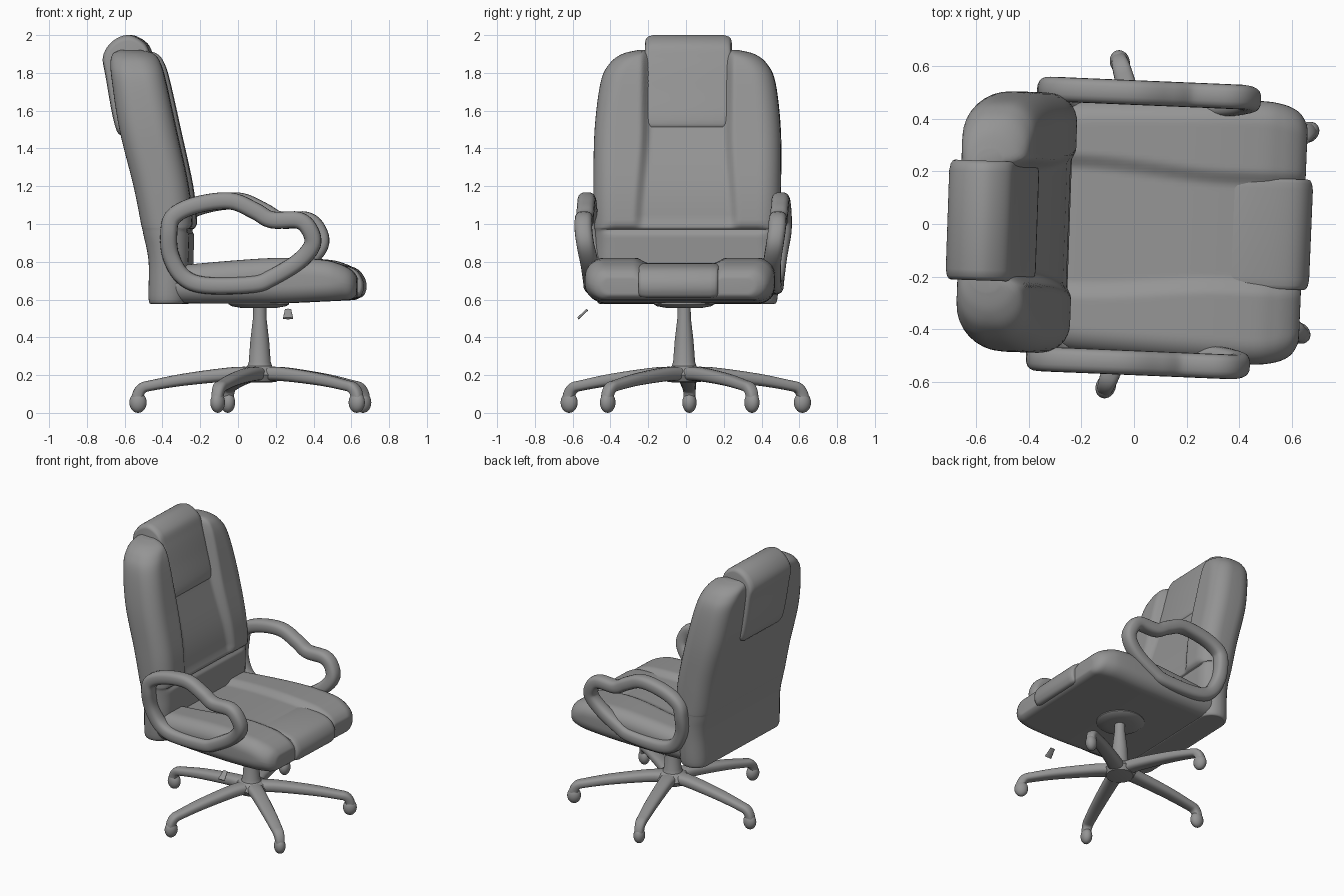
import bpy, bmesh
from math import sin, cos, pi, radians
from mathutils import Matrix, Vector

if "Cube" in bpy.data.objects:
    bpy.data.objects.remove(bpy.data.objects["Cube"])

# Upper half is swivelled slightly
BACK_M = Matrix.Translation((0, -.007, 0)) @ Matrix.Rotation(radians(-2), 4, 'Z')
SEAT_M = Matrix.Translation((0, -.014, 0)) @ Matrix.Rotation(radians(-2.4), 4, 'Z')
CX, CY = 0.12, -0.01                         # swivel axis

GREY = bpy.data.materials.new("dark_grey")
GREY.diffuse_color = (.3, .3, .3, 1)
GREY.use_nodes = True
GREY.node_tree.nodes["Principled BSDF"].inputs["Base Color"].default_value = GREY.diffuse_color


def spline(pts, n, closed=False):
    """Catmull-Rom through tuples of any length."""
    m, out = len(pts), []
    for i in range(m if closed else m - 1):
        def get(k):
            return pts[k % m] if closed else pts[max(0, min(m - 1, k))]
        q = [get(i + k) for k in (-1, 0, 1, 2)]
        for s in range(n):
            t = s / n
            out.append(tuple(0.5 * (2 * b + (c - a) * t + (2 * a - 5 * b + 4 * c - d) * t * t
                                    + (3 * b - a - 3 * c + d) * t ** 3)
                             for a, b, c, d in zip(*q)))
    if not closed:
        out.append(pts[-1])
    return out


def loft(name, rings, closed=False, matrix=Matrix()):
    bm = bmesh.new()
    rows = [[bm.verts.new(p) for p in r] for r in rings]
    n = len(rows[0])
    for i in range(len(rows) if closed else len(rows) - 1):
        a, b = rows[i], rows[(i + 1) % len(rows)]
        for j in range(n):
            k = (j + 1) % n
            bm.faces.new((a[j], a[k], b[k], b[j]))
    if not closed:
        bm.faces.new(rows[0])
        bm.faces.new(rows[-1])
    bmesh.ops.recalc_face_normals(bm, faces=bm.faces)
    bm.transform(matrix)
    me = bpy.data.meshes.new(name)
    bm.to_mesh(me)
    bm.free()
    ob = bpy.data.objects.new(name, me)
    bpy.context.collection.objects.link(ob)
    return ob


def round_rect(a, b, r, edge=60, arc=8):
    """Rounded rectangle, half sizes a, b; long runs on the b sides."""
    r = min(r, a * 0.98, b * 0.98)
    pts = []
    for q, (sx, sy) in enumerate(((1, 1), (-1, 1), (-1, -1), (1, -1))):
        for i in range(arc + 1):
            t = (q + i / arc) * pi / 2
            pts.append((sx * (a - r) + r * cos(t), sy * (b - r) + r * sin(t)))
        if q in (1, 3):
            s = 1 if q == 3 else -1
            for i in range(1, edge):
                pts.append((s * a, s * (b - r) * (2 * i / edge - 1)))
    return pts


def step(x, lo, hi):
    t = max(0, min(1, (x - lo) / (hi - lo)))
    return t * t * (3 - 2 * t)


def lathe(name, prof, x, y, n=32):
    return loft(name, [[(x + r * cos(2 * pi * i / n), y + r * sin(2 * pi * i / n), z)
                        for i in range(n)] for r, z in prof])


def sweep(name, pts, closed=False, matrix=Matrix(), n=20):
    """Path in the xz plane; each point is x, z, in-plane half, y half, y offset."""
    rings, m = [], len(pts)
    for i, (x, z, h, w, y) in enumerate(pts):
        p = pts[(i - 1) % m] if closed else pts[max(0, i - 1)]
        q = pts[(i + 1) % m] if closed else pts[min(m - 1, i + 1)]
        t = Vector((q[0] - p[0], q[1] - p[1])).normalized()
        ring = []
        for k in range(n):
            c, s = cos(2 * pi * k / n), sin(2 * pi * k / n)
            c, s = [abs(v) ** 0.75 * (1 if v > 0 else -1) for v in (c, s)]
            ring.append((x - t.y * h * c, y + w * s, z + t.x * h * c))
        rings.append(ring)
    return loft(name, rings, closed, matrix)


def pad(name, prof, half, matrix):
    """Closed xz profile stretched across y with softened ends."""
    prof = spline(prof, 6, True)
    cx = sum(p[0] for p in prof) / len(prof)
    cz = sum(p[1] for p in prof) / len(prof)
    ends = [(half, .88), (half - .004, .93), (half - .015, .97), (half - .04, 1)]
    rows = [(-y, s) for y, s in ends] + [(y, s) for y, s in reversed(ends)]
    return loft(name, [[(cx + (x - cx) * s, y, cz + (z - cz) * s) for x, z in prof]
                       for y, s in rows], matrix=matrix)


# Backrest: z, rear x, front x, half width
rings = []
for z, xr, xf, w in spline([
        (.58, -.44, -.29, .45), (.60, -.46, -.26, .478), (.80, -.46, -.25, .488),
        (.94, -.487, -.245, .492), (.97, -.493, -.24, .493), (1.0, -.50, -.23, .494),
        (1.2, -.54, -.25, .496), (1.5, -.615, -.315, .492), (1.75, -.655, -.37, .462),
        (1.85, -.665, -.40, .415), (1.9, -.655, -.435, .35), (1.92, -.62, -.49, .27)], 6):
    depth = step(z, .96, 1.02) * (.03 + .035 * step(z, 1, 1.8))
    half = .235 - .035 * step(z, .97, 1.52)
    crease = .02 * max(0, 1 - abs(z - .97) / .025)
    a, ring = (xf - xr) / 2, []
    for u, y in round_rect(a, w, .11):
        if u > 0:
            u -= depth * (1 - step(abs(y), half - .01, half + .05))
            u -= crease * (1 - step(abs(y), .38, .46))
        ring.append(((xf + xr) / 2 + u, y, z))
    rings.append(ring)
loft("backrest", rings, matrix=BACK_M)

# Headrest wrapping over the top of the back
pad("headrest", [(-.368, 1.53), (-.41, 1.72), (-.45, 1.87), (-.485, 1.955), (-.57, 2.0),
                 (-.655, 1.97), (-.708, 1.89), (-.695, 1.78), (-.635, 1.49), (-.56, 1.5),
                 (-.42, 1.51)], .228, BACK_M)

# Seat: x, bottom z, top z, half width
rings = []
for x, zb, zt, w in spline([
        (-.38, .60, .74, .44), (-.35, .585, .77, .46), (-.2, .58, .79, .48),
        (.2, .58, .82, .495), (.45, .59, .812, .502), (.55, .595, .79, .492),
        (.61, .60, .76, .465), (.64, .62, .725, .42), (.645, .645, .70, .38)], 6):
    a, ring = (zt - zb) / 2, []
    half = .22 - .04 * step(x, -.2, .35)
    for u, y in round_rect(a, w, .09):
        if u > 0:
            u -= .028 * step(x, -.38, -.3) * (1 - step(abs(y), half - .01, half + .06))
        ring.append((x, y, (zt + zb) / 2 + u))
    rings.append(ring)
loft("seat", rings, matrix=SEAT_M)

# Raised pad on the front edge of the seat
pad("seat_front_pad", [(.33, .775), (.42, .793), (.55, .785), (.63, .758), (.67, .70),
                       (.669, .64), (.63, .61), (.5, .65), (.35, .72)], .21, SEAT_M)

# Looped armrests, the lower run sinking into the seat side
arm = [(-.345, .95), (-.32, 1.04), (-.2, 1.10), (-.02, 1.122), (.11, 1.07), (.2, 1.022),
       (.34, 1.02), (.40, .97), (.415, .89), (.34, .80), (.2, .715), (.1, .68),
       (-.15, .675), (-.27, .72), (-.335, .83)]
for side, label in ((1, "left"), (-1, "right")):
    sweep("armrest_" + label,
          spline([(x, z, .045, .047, side * (.478 + .036 * step(z, .72, 1)))
                  for x, z in arm], 6, True), True, SEAT_M)

# Seat plate, gas column and hub
lathe("seat_plate", [(.09, .555), (.145, .565), (.16, .575), (.16, .60)], CX - .01, CY)
lathe("column", [(.05, .16), (.09, .165), (.11, .20), (.09, .235), (.066, .247), (.058, .27),
                 (.05, .38), (.036, .50), (.034, .58)], CX - .005, CY)

# Five-star base with casters
leg = spline([(.02, .205, .037, .058, 0), (.15, .205, .037, .05, 0), (.40, .177, .032, .044, 0),
              (.57, .147, .028, .038, 0), (.625, .132, .029, .035, 0),
              (.65, .095, .031, .031, 0), (.652, .05, .033, .03, 0)], 5)
for i in range(5):
    m = Matrix.Translation((CX, CY, 0)) @ Matrix.Rotation(radians(177.5 + 72 * i), 4, 'Z')
    sweep(f"base_leg_{i + 1}", leg, matrix=m)
    bpy.ops.mesh.primitive_uv_sphere_add(segments=24, ring_count=14, radius=1)
    ob = bpy.context.object
    ob.name = f"caster_{i + 1}"
    ob.data.transform(m @ Matrix.Translation((.65, 0, .055))
                      @ Matrix.Diagonal((.046, .038, .055, 1)))

# Height lever paddle
sweep("lever_paddle", [(-.572, .50, .006, .027, 0), (-.522, .547, .006, .017, 0)],
      matrix=Matrix.Translation((.265, 0, 0)) @ Matrix.Rotation(pi / 2, 4, 'Z'))

for ob in bpy.data.objects:
    ob.data.materials.append(GREY)
bpy.ops.object.select_all(action='SELECT')
bpy.context.view_layer.objects.active = bpy.data.objects["seat"]
bpy.ops.object.shade_smooth_by_angle(angle=radians(40))
